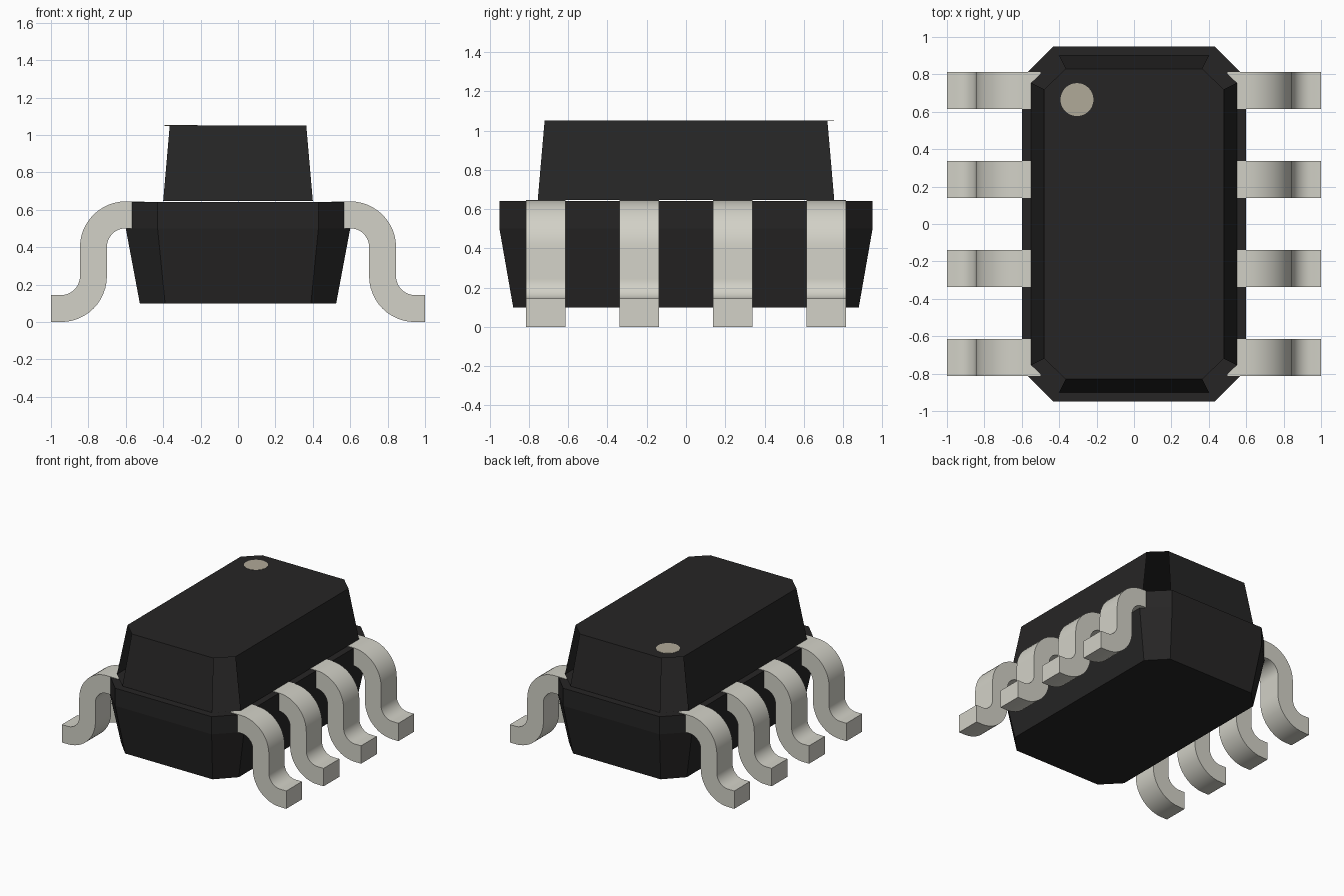
import bpy
import bmesh
from math import sin, cos, pi, radians

if "Cube" in bpy.data.objects:
    bpy.data.objects.remove(bpy.data.objects["Cube"], do_unlink=True)


def material(name, rgb):
    mat = bpy.data.materials.new(name)
    mat.use_nodes = True
    mat.diffuse_color = (*rgb, 1)
    mat.node_tree.nodes["Principled BSDF"].inputs["Base Color"].default_value = (*rgb, 1)
    return mat


black = material("black resin", (0.0194, 0.0185, 0.0185))
metal = material("pin metal", (0.645, 0.638, 0.571))
beige = material("beige mark", (0.435, 0.398, 0.316))


def make_object(name, bm, mat):
    mesh = bpy.data.meshes.new(name)
    bm.to_mesh(mesh)
    bm.free()
    mesh.materials.append(mat)
    obj = bpy.data.objects.new(name, mesh)
    bpy.context.collection.objects.link(obj)
    return obj


def octagon(bm, x, y, front_x, side_y, z):
    """Ring of a chamfered rectangle, counter-clockwise, starting at the front edge."""
    half = [(-front_x, -y), (front_x, -y), (x, -side_y), (x, side_y)]
    ring = half + [(-px, -py) for px, py in half]
    return [bm.verts.new((px, py, z)) for px, py in ring]


def wall(bm, low, high, sides):
    for i in sides:
        j = (i + 1) % len(low)
        bm.faces.new((low[i], low[j], high[j], high[i]))


# Lower body: tapered base with an upright rim
bm = bmesh.new()
base = octagon(bm, 0.525, 0.88, 0.39, 0.74, 0.1)
waist = octagon(bm, 0.6, 0.95, 0.43, 0.78, 0.5)
rim = octagon(bm, 0.6, 0.95, 0.43, 0.78, 0.642)
bm.faces.new(base[::-1])
wall(bm, base, waist, range(8))
wall(bm, waist, rim, range(8))
bm.faces.new(rim)
make_object("lower_body", bm, black)

# Upper body: floor, lid and four sloped walls with open corners
bm = bmesh.new()
floor = octagon(bm, 0.55, 0.9, 0.4, 0.755, 0.647)
lid = octagon(bm, 0.48, 0.83, 0.365, 0.72, 1.05)
bm.faces.new(floor)
bm.faces.new(lid)
wall(bm, floor, lid, range(0, 8, 2))
make_object("upper_body", bm, black)

# Round mark on the lid
bpy.ops.mesh.primitive_cylinder_add(vertices=48, radius=0.088, depth=0.004,
                                    location=(-0.305, 0.665, 1.05))
mark = bpy.context.object
mark.name = "first_pin_mark"
mark.data.materials.append(beige)

# Centre line of a pin: point x, z and the normal across the strip
STEPS = 12
path = [(0.5, 0.573, 0, 1)]
for i in range(STEPS + 1):
    a = pi / 2 * (1 - i / STEPS)
    path.append((0.6 + 0.173 * cos(a), 0.4 + 0.173 * sin(a), cos(a), sin(a)))
for i in range(STEPS + 1):
    a = pi + pi / 2 * i / STEPS
    path.append((0.946 + 0.173 * cos(a), 0.245 + 0.173 * sin(a), -cos(a), -sin(a)))
path.append((1.0, 0.072, 0, 1))


def make_pin_pair(name, y):
    bm = bmesh.new()
    rings = [[bm.verts.new((x + nx * t, w, z + nz * t))
              for t, w in ((0.072, -0.1), (0.072, 0.1), (-0.072, 0.1), (-0.072, -0.1))]
             for x, z, nx, nz in path]
    for a, b in zip(rings, rings[1:]):
        wall(bm, a, b, range(4))
    bm.faces.new(rings[0])
    bm.faces.new(rings[-1])
    bmesh.ops.recalc_face_normals(bm, faces=bm.faces[:])
    pin = make_object(name, bm, metal)
    pin.location.y = y
    bpy.ops.object.select_all(action="DESELECT")
    pin.select_set(True)
    bpy.context.view_layer.objects.active = pin
    bpy.ops.object.shade_smooth_by_angle(angle=radians(30))
    pin.modifiers.new("both sides", "MIRROR").use_mirror_merge = False


# Four rows of bent pins, mirrored to both sides
for i in range(4):
    make_pin_pair(f"pin_pair_{i + 1}", (1.5 - i) * 0.476)
